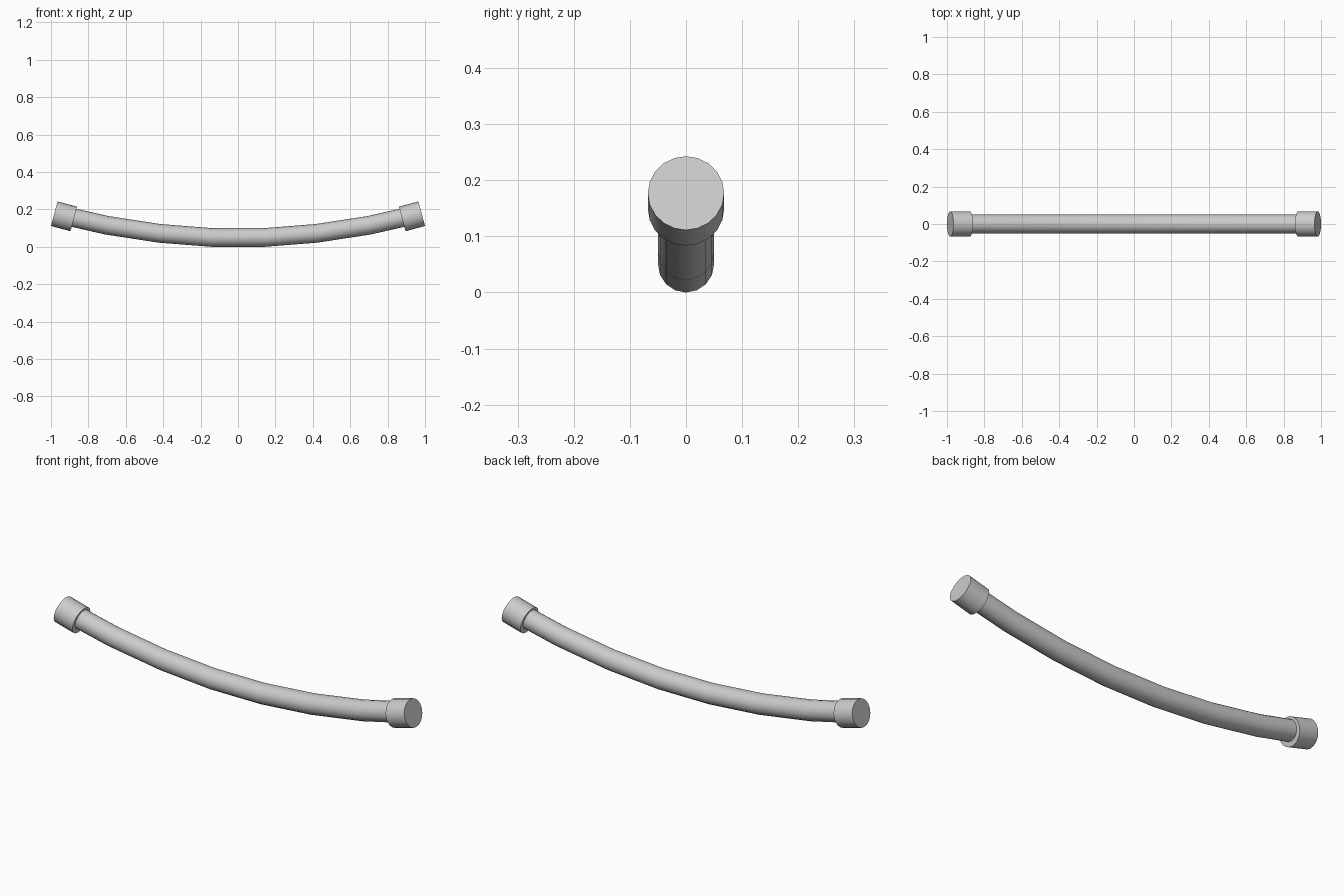
import bpy, math
from mathutils import Vector

if "Cube" in bpy.data.objects:
    bpy.data.objects.remove(bpy.data.objects["Cube"])

TUBE_R, CAP_R, CAP_LEN = 0.05, 0.068, 0.108
TILT = math.radians(15)


def smooth(obj):
    bpy.ops.object.select_all(action='DESELECT')
    obj.select_set(True)
    bpy.context.view_layer.objects.active = obj
    bpy.ops.object.shade_smooth_by_angle(angle=math.radians(35))


# Bowed bar: rings swept along a shallow arc in the xz plane
half = [(0.14, 0.05), (0.42, 0.072), (0.70, 0.115), (0.96, 0.174)]
path = [Vector((-x, 0, z)) for x, z in reversed(half)] + [Vector((x, 0, z)) for x, z in half]
SIDES = 16
verts, faces = [], []
for i, p in enumerate(path):
    d = (path[min(i + 1, len(path) - 1)] - path[max(i - 1, 0)]).normalized()
    up = Vector((-d.z, 0, d.x))
    for k in range(SIDES):
        a = 2 * math.pi * k / SIDES
        verts.append(p + TUBE_R * (math.cos(a) * Vector((0, 1, 0)) + math.sin(a) * up))
for i in range(len(path) - 1):
    for k in range(SIDES):
        n = (k + 1) % SIDES
        a, b = i * SIDES, (i + 1) * SIDES
        faces.append((a + k, a + n, b + n, b + k))
faces.append(tuple(reversed(range(SIDES))))
faces.append(tuple(range(len(verts) - SIDES, len(verts))))
mesh = bpy.data.meshes.new("bowed_bar")
mesh.from_pydata(verts, [], faces)
mesh.update()
bar = bpy.data.objects.new("bowed_bar", mesh)
bpy.context.collection.objects.link(bar)
# Outward normals
import bmesh
bm = bmesh.new()
bm.from_mesh(mesh)
bmesh.ops.recalc_face_normals(bm, faces=bm.faces)
bm.to_mesh(mesh)
bm.free()
smooth(bar)

# End caps: wider cylinders tilted to follow the bar
for side, name in ((-1, "end_cap_left"), (1, "end_cap_right")):
    x = 1 - CAP_R * math.sin(TILT) - CAP_LEN / 2 * math.cos(TILT)
    z = 0.177 - CAP_LEN / 2 * math.sin(TILT)
    bpy.ops.mesh.primitive_cylinder_add(
        vertices=20, radius=CAP_R, depth=CAP_LEN, location=(side * x, 0, z),
        rotation=(0, side * (math.pi / 2 - TILT), 0))
    cap = bpy.context.object
    cap.name = name
    smooth(cap)
